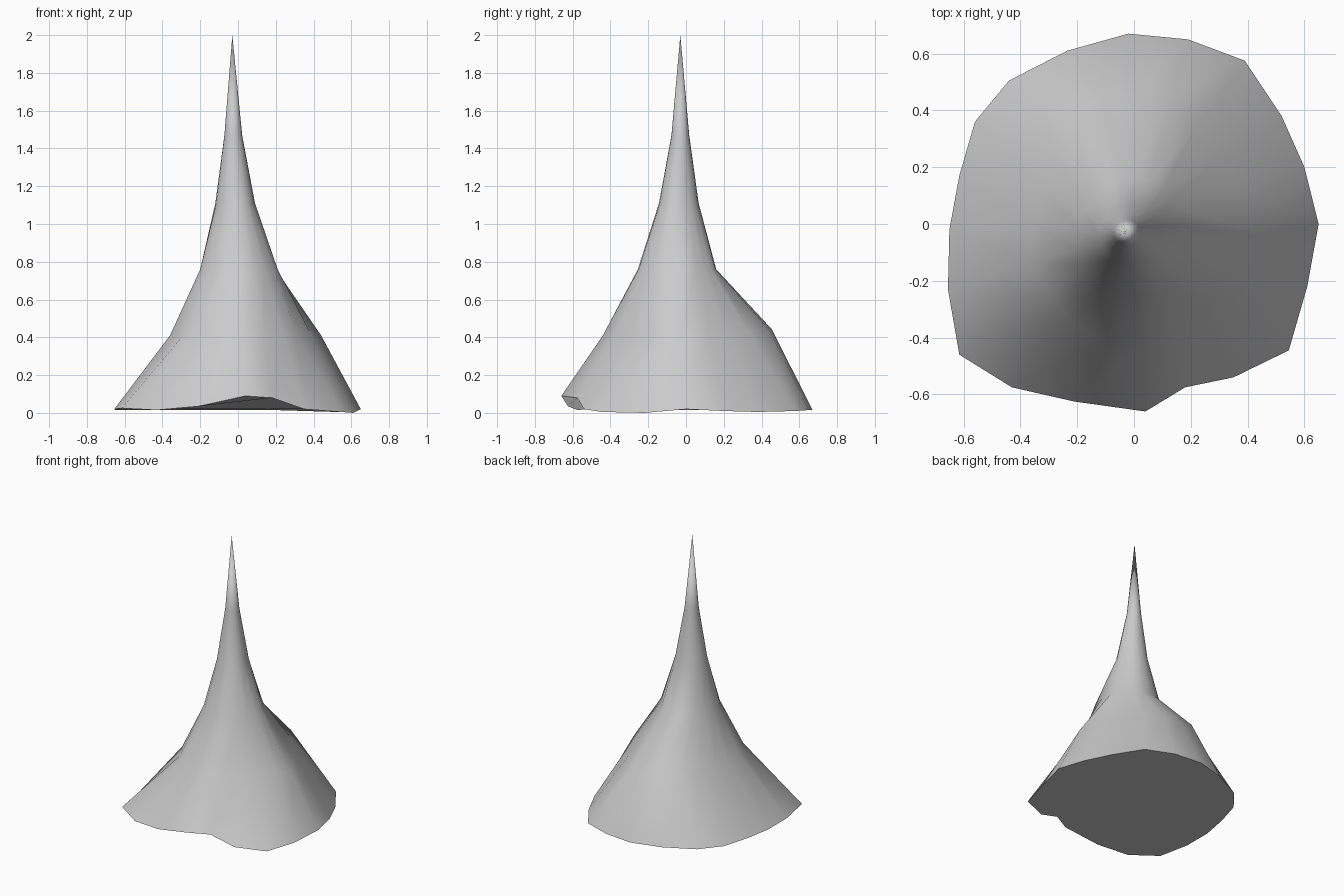
import bpy, bmesh, math

if "Cube" in bpy.data.objects:
    bpy.data.objects.remove(bpy.data.objects["Cube"])

# Hem outline seen from above, counter-clockwise from +x
HEM = [(.65, 0), (.60, .20), (.52, .38), (.39, .575), (.19, .65),
       (-.02, .67), (-.235, .61), (-.44, .505), (-.56, .36), (-.615, .17),
       (-.65, -.02), (-.655, -.23), (-.615, -.46), (-.43, -.575), (-.21, -.625),
       (.04, -.66), (.18, -.575), (.35, -.54), (.545, -.445), (.61, -.22)]
# Hem height: lifted at the front
HEM_Z = {0: .02, 1: .01, 2: .005, 3: .01, 11: .02, 12: .025, 14: .035,
         15: .09, 16: .08, 17: .02, 18: .005, 19: 0}

# Folded lower ring
LOWER = [(.44, -.03), (.37, .12), (.29, .22), (.21, .33), (.12, .44),
         (0, .455), (-.12, .45), (-.21, .37), (-.27, .26), (-.32, .13),
         (-.35, 0), (-.36, -.13), (-.29, -.25), (-.22, -.345), (-.10, -.41),
         (.03, -.44), (.14, -.38), (.24, -.28), (.31, -.20), (.39, -.11)]
# Waist ring
WAIST = [(.20, 0), (.17, .05), (.14, .09), (.11, .13), (.06, .155),
         (0, .16), (-.05, .16), (-.10, .14), (-.14, .10), (-.18, .05),
         (-.20, -.02), (-.20, -.09), (-.18, -.14), (-.14, -.19), (-.08, -.23),
         (.01, -.255), (.08, -.25), (.14, -.22), (.19, -.17), (.21, -.08)]
N = len(HEM)


def circle(cx, cy, r):
    return [(cx + r * math.cos(2 * math.pi * i / N),
             cy + r * math.sin(2 * math.pi * i / N)) for i in range(N)]


bm = bmesh.new()


def ring(points, height):
    return [bm.verts.new((x, y, height(i, y))) for i, (x, y) in enumerate(points)]


# Stacked rings from hem to tip
rings = [ring(HEM, lambda i, y: HEM_Z.get(i, .015)),
         ring(LOWER, lambda i, y: .41 + max(0, y) * .07),
         ring(WAIST, lambda i, y: .76),
         ring(circle(-.015, -.038, .105), lambda i, y: 1.11),
         ring(circle(-.025, -.03, .047), lambda i, y: 1.47)]
tip = bm.verts.new((-.03, -.03, 2))

# Cloth skin
for a, b in zip(rings, rings[1:]):
    for i in range(N):
        j = (i + 1) % N
        bm.faces.new((a[i], a[j], b[j], b[i])).smooth = True
for i in range(N):
    bm.faces.new((rings[-1][i], rings[-1][(i + 1) % N], tip)).smooth = True

# Flat underside with a sharp rim
base = bm.faces.new(rings[0][::-1])
for e in base.edges:
    e.smooth = False

mesh = bpy.data.meshes.new("pointed_cone")
bm.to_mesh(mesh)
bm.free()
bpy.context.collection.objects.link(bpy.data.objects.new("pointed_cone", mesh))
